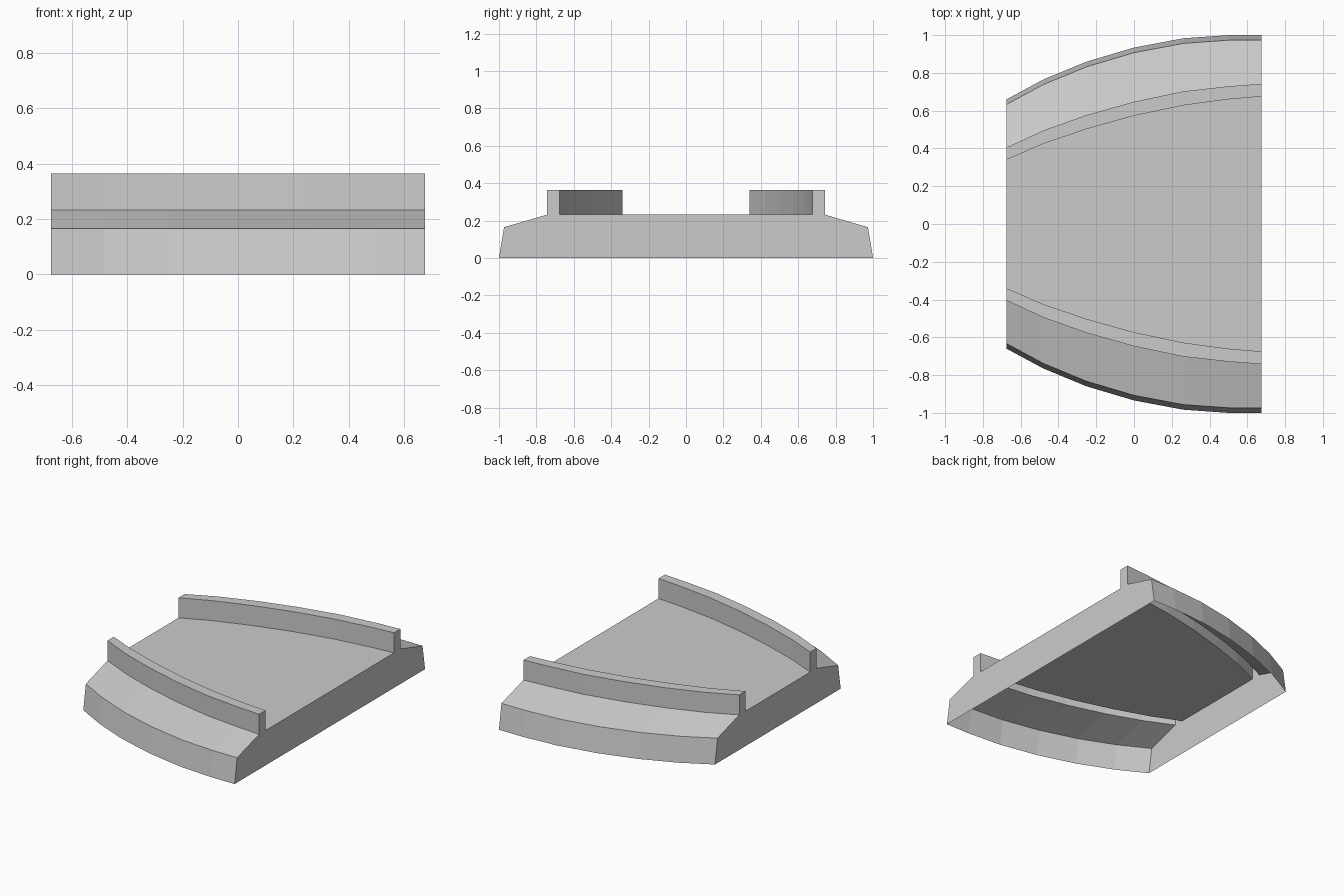
import bpy
import bmesh

cube = bpy.data.objects.get("Cube")
if cube:
    bpy.data.objects.remove(cube, do_unlink=True)

grey = bpy.data.materials.new("plain grey")
grey.use_nodes = True
colour = (0.6, 0.6, 0.6, 1)
grey.diffuse_color = colour
grey.node_tree.nodes["Principled BSDF"].inputs["Base Color"].default_value = colour

# Stations along the tray: x, outer rim, ridge outside, ridge inside
STATIONS = [
    (-0.675, 0.66, 0.405, 0.34),
    (-0.48, 0.765, 0.495, 0.425),
    (-0.25, 0.86, 0.577, 0.503),
    (0.0, 0.934, 0.647, 0.573),
    (0.26, 0.983, 0.702, 0.628),
    (0.5, 1.0, 0.729, 0.66),
    (0.675, 1.0, 0.742, 0.675),
]
SHOULDER, FLOOR, RIDGE = 0.165, 0.232, 0.365


def section(x, rim, outside, inside):
    """Full cross-section, from the front rim over to the back rim."""
    half = [(rim, 0), (rim - 0.027, SHOULDER), (outside, FLOOR),
            (outside, RIDGE), (inside, RIDGE), (inside, FLOOR)]
    return ([(x, -y, z) for y, z in half]
            + [(x, y, z) for y, z in reversed(half)])


# Hollow curved tray, open underneath, with a ridge along each side
bm = bmesh.new()
rows = [[bm.verts.new(p) for p in section(*s)] for s in STATIONS]
for a, b in zip(rows, rows[1:]):
    for i in range(len(a) - 1):
        bm.faces.new((a[i], b[i], b[i + 1], a[i + 1]))

# Closed ends
bm.faces.new(rows[0])
bm.faces.new(list(reversed(rows[-1])))

mesh = bpy.data.meshes.new("curved_tray")
bm.to_mesh(mesh)
bm.free()
mesh.materials.append(grey)
tray = bpy.data.objects.new("curved_tray", mesh)
bpy.context.collection.objects.link(tray)
